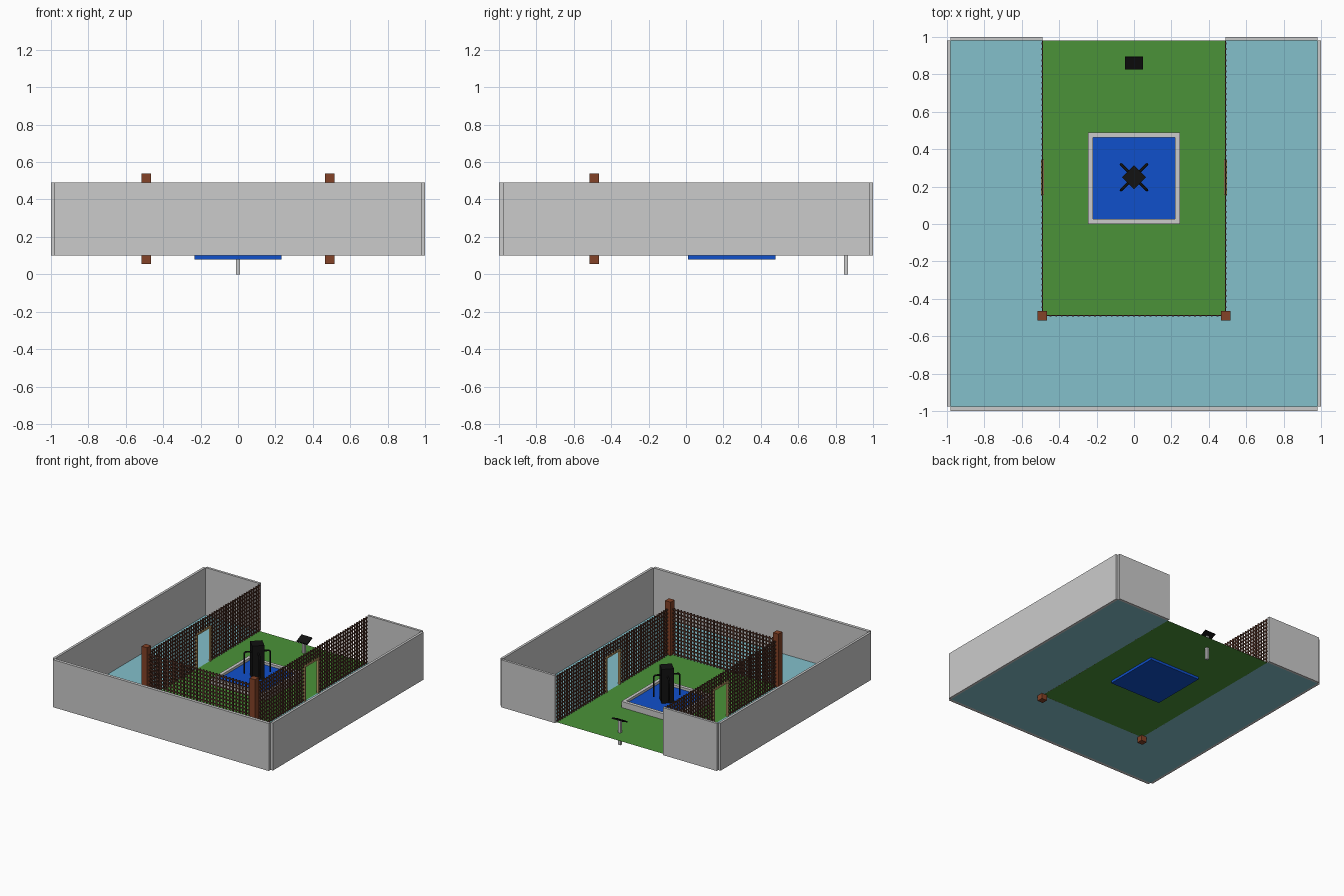
import bpy, bmesh, math
from mathutils import Vector, Matrix

if "Cube" in bpy.data.objects:
    bpy.data.objects.remove(bpy.data.objects["Cube"])


def mat(name, rgb):
    m = bpy.data.materials.new(name)
    m.diffuse_color = (*rgb, 1)
    m.use_nodes = True
    m.node_tree.nodes["Principled BSDF"].inputs["Base Color"].default_value = m.diffuse_color
    return m


TEAL = mat("teal", (0.23, 0.53, 0.60))
GREEN = mat("green", (0.07, 0.29, 0.04))
BLUE = mat("blue", (0.005, 0.08, 0.60))
BROWN = mat("brown", (0.23, 0.055, 0.02))
SLAT = mat("slat_brown", (0.10, 0.04, 0.025))
TAN = mat("tan", (0.55, 0.37, 0.15))
BLACK = mat("black", (0.006, 0.006, 0.006))


def boxes(name, spans, material=None):
    """One mesh made of boxes given as (x0, x1, y0, y1, z0, z1)."""
    bm = bmesh.new()
    for x0, x1, y0, y1, z0, z1 in spans:
        m = Matrix.LocRotScale(Vector(((x0 + x1) / 2, (y0 + y1) / 2, (z0 + z1) / 2)), None,
                               Vector((x1 - x0, y1 - y0, z1 - z0)))
        bmesh.ops.create_cube(bm, size=1, matrix=m)
    return finish(name, bm, material)


def finish(name, bm, material):
    me = bpy.data.meshes.new(name)
    bm.to_mesh(me)
    bm.free()
    ob = bpy.data.objects.new(name, me)
    bpy.context.collection.objects.link(ob)
    if material:
        me.materials.append(material)
    return ob


def floor(name, rects, material, z=0.1):
    bm = bmesh.new()
    for x0, x1, y0, y1 in rects:
        bm.faces.new([bm.verts.new((x, y, z)) for x, y in
                      ((x0, y0), (x1, y0), (x1, y1), (x0, y1))])
    return finish(name, bm, material)


# Floors: tiled walkway in a U around the lawn
E, F = 0.98, 0.49
floor("walkway", [(-E, -F, -0.975, E), (F, E, -0.975, E), (-F, F, -0.975, -F)], TEAL)
floor("lawn", [(-F, F, -F, E)], GREEN)

# Outer walls, notched at the corners
Z0, Z1 = 0.1, 0.49
boxes("front_wall", [(-E, E, -1, -0.975, Z0, Z1)])
for s, side in ((-1, "left"), (1, "right")):
    xa, xb = sorted((s * E, s))
    boxes(side + "_wall", [(xa, xb, -0.975, E, Z0, Z1)])
    xa, xb = sorted((s * F, s * E))
    boxes(side + "_back_wall", [(xa, xb, E, 1, Z0, Z1)])
    boxes(side + "_fence_post", [(s * F - 0.025, s * F + 0.025, -F - 0.025, -F + 0.025, 0.055, 0.54)], BROWN)

# Lattice fences: grid of slats, with a doorway left out of the side ones
D0, D1, DZ = 0.155, 0.345, 0.39
FENCE_TOP, SLAT_W, STEP = 0.485, 0.01, 0.03


def lattice(a0, a1, door):
    """Slats as (along0, along1, half thickness, z0, z1)."""
    out = []
    n = round((a1 - a0) / STEP)
    for i in range(n):
        a = a0 + (i + 0.5) * (a1 - a0) / n
        low = DZ if door and D0 < a < D1 else Z0
        out.append((a - SLAT_W / 2, a + SLAT_W / 2, 0.004, low, FENCE_TOP))
    for k in range(13):
        z = Z0 + 0.012 + k * STEP
        runs = [(a0, D0), (D1, a1)] if door and z < DZ else [(a0, a1)]
        out += [(p, q, 0.0025, z - SLAT_W / 2, z + SLAT_W / 2) for p, q in runs]
    return out


boxes("front_lattice", [(p, q, -F - t, -F + t, z0, z1) for p, q, t, z0, z1 in lattice(-F, F, False)], SLAT)
for s, side in ((-1, "left"), (1, "right")):
    x = s * F
    boxes(side + "_lattice", [(x - t, x + t, p, q, z0, z1) for p, q, t, z0, z1 in lattice(-F, E, True)], SLAT)
    a, b, w = x - 0.008, x + 0.008, 0.013
    boxes(side + "_door_frame", [(a, b, D0, D0 + w, Z0, DZ), (a, b, D1 - w, D1, Z0, DZ),
                                 (a, b, D0 + w, D1 - w, DZ - w, DZ)], TAN)

# Pool: stone rim and water
PY, R, I = 0.245, 0.245, 0.218
boxes("pool_rim", [(-R, R, PY - R, PY - I, 0.1, 0.15), (-R, R, PY + I, PY + R, 0.1, 0.15),
                   (-R, -I, PY - I, PY + I, 0.1, 0.15), (I, R, PY - I, PY + I, 0.1, 0.15)])
boxes("pool_water", [(-0.233, 0.233, PY - 0.233, PY + 0.233, 0.08, 0.13)], BLUE)

# Fountain: turned square column with four bent spouts
column = boxes("fountain_column", [(-0.046, 0.046, -0.046, 0.046, 0.1, 0.41)], BLACK)
column.location = (0, 0.25, 0)
column.rotation_euler.z = math.pi / 4
for i in range(4):
    cu = bpy.data.curves.new("fountain_spout", "CURVE")
    cu.dimensions = "3D"
    cu.bevel_depth, cu.bevel_resolution = 0.007, 2
    cu.use_fill_caps = True
    sp = cu.splines.new("POLY")
    pts = ((0.03, 0.345), (0.088, 0.345), (0.098, 0.335), (0.098, 0.17))
    sp.points.add(len(pts) - 1)
    for p, (r, z) in zip(sp.points, pts):
        p.co = (r, 0, z, 1)
    ob = bpy.data.objects.new("fountain_spout", cu)
    bpy.context.collection.objects.link(ob)
    cu.materials.append(BLACK)
    ob.location = (0, 0.25, 0)
    ob.rotation_euler.z = math.pi / 4 + i * math.pi / 2

# Information stand: post and tilted panel
boxes("stand_post", [(-0.01, 0.01, 0.845, 0.865, 0, 0.2)])
panel = boxes("stand_panel", [(-0.048, 0.048, -0.036, 0.036, -0.005, 0.005)], BLACK)
panel.location = (0, 0.862, 0.205)
panel.rotation_euler.x = math.radians(25)
